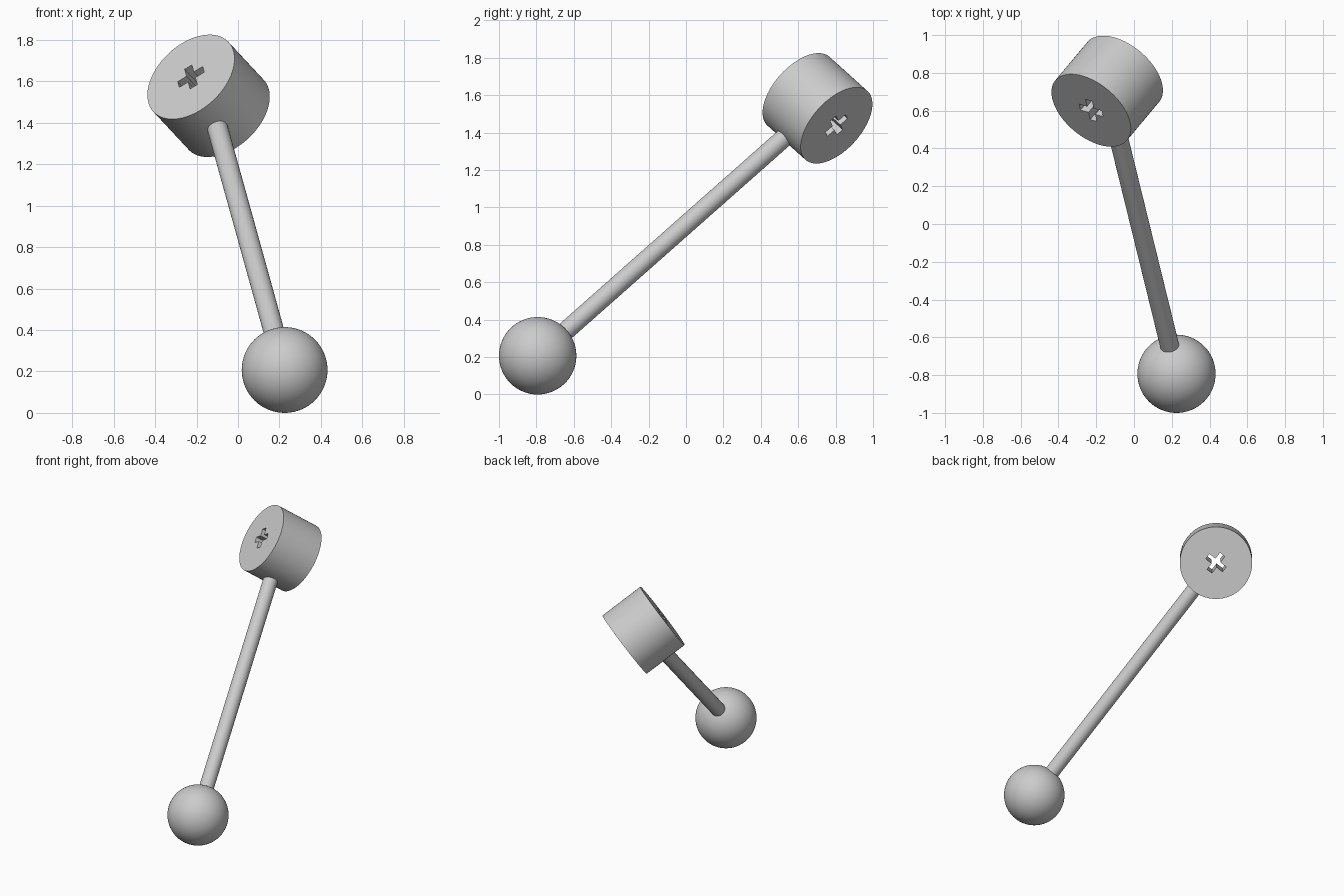
import bpy
import math
from mathutils import Vector, Matrix

cube = bpy.data.objects.get("Cube")
if cube:
    bpy.data.objects.remove(cube, do_unlink=True)

# Shared grey material
grey = bpy.data.materials.new("plain grey")
grey.use_nodes = True
grey.diffuse_color = (0.6, 0.6, 0.6, 1)
grey.node_tree.nodes["Principled BSDF"].inputs["Base Color"].default_value = (0.6, 0.6, 0.6, 1)

BALL = Vector((0.225, -0.793, 0.207))
HEAD = Vector((-0.142, 0.703, 1.53))
BALL_R, HEAD_R, HEAD_LEN, ROD_R = 0.207, 0.2475, 0.322, 0.05
CROSS_LEN, CROSS_WIDTH = 0.145, 0.042

# Local frame of the head: side, rod direction, head axis
along = (HEAD - BALL).normalized()
axis = Vector((0.53, 0.624, -0.574))
axis = (axis - along * axis.dot(along)).normalized()
side = along.cross(axis)
frame = Matrix((side, along, axis)).transposed().to_4x4()


def finish(name):
    obj = bpy.context.object
    obj.name = name
    obj.data.materials.clear()
    obj.data.materials.append(grey)
    bpy.ops.object.shade_smooth_by_angle(angle=math.radians(30))
    return obj


def cylinder(radius, depth, centre, rotation, sides):
    bpy.ops.mesh.primitive_cylinder_add(vertices=sides, radius=radius, depth=depth)
    obj = bpy.context.object
    obj.matrix_world = Matrix.Translation(centre) @ rotation
    return obj


# Ball at the foot
bpy.ops.mesh.primitive_uv_sphere_add(segments=64, ring_count=32, radius=BALL_R, location=BALL)
finish("ball")

# Rod from the ball into the wall of the head, clear of the hole
start = BALL + along * 0.1
end = HEAD - along * (HEAD_R - 0.12)
cylinder(ROD_R, (end - start).length, (start + end) / 2,
         along.to_track_quat("Z", "Y").to_matrix().to_4x4(), 48)
finish("rod")

# Drum-shaped head
head = cylinder(HEAD_R, HEAD_LEN, HEAD, frame, 96)

# Plus-shaped cutter, extruded through the head
a, b, h = CROSS_LEN / 2, CROSS_WIDTH / 2, HEAD_LEN
corner = [(a, -b), (a, b), (b, b)]
outline = []
for turn in range(4):
    spin = Matrix.Rotation(turn * math.pi / 2, 2)
    outline += [spin @ Vector(p) for p in corner]
n = len(outline)
verts = [(p.x, p.y, z) for z in (-h, h) for p in outline]
faces = [tuple(reversed(range(n))), tuple(range(n, 2 * n))]
faces += [(i, (i + 1) % n, (i + 1) % n + n, i + n) for i in range(n)]
mesh = bpy.data.meshes.new("cross_cutter")
mesh.from_pydata(verts, [], faces)
cutter = bpy.data.objects.new("cross_cutter", mesh)
bpy.context.collection.objects.link(cutter)
cutter.matrix_world = Matrix.Translation(HEAD) @ frame
cutter.hide_render = True

# Cut the cross hole and drop the cutter
hole = head.modifiers.new("cross_hole", "BOOLEAN")
hole.operation = "DIFFERENCE"
hole.solver = "EXACT"
hole.object = cutter
bpy.context.view_layer.update()
bpy.ops.object.modifier_apply(modifier=hole.name)
bpy.data.objects.remove(cutter, do_unlink=True)
finish("drum_head")
